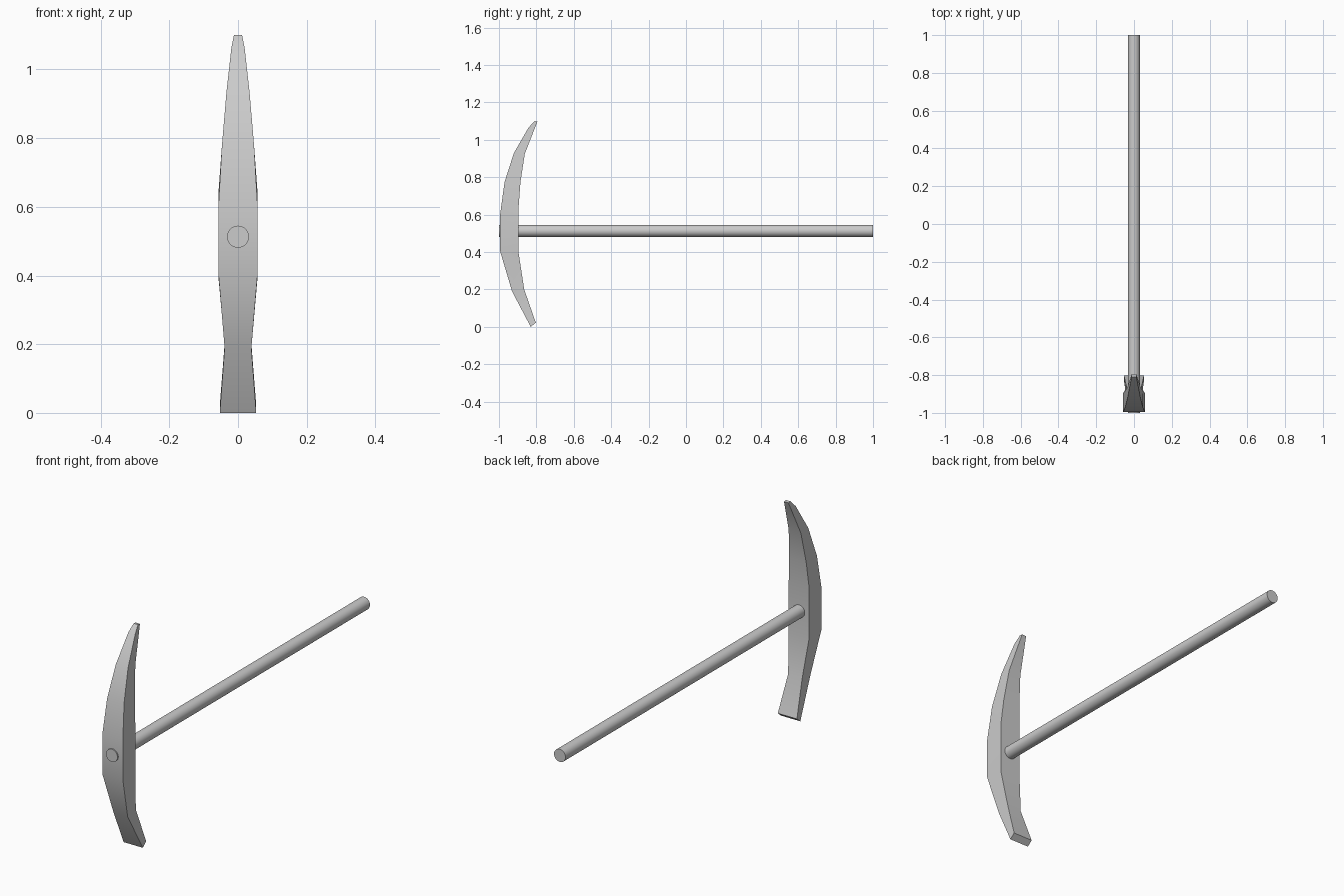
import bpy, bmesh, math

if "Cube" in bpy.data.objects:
    bpy.data.objects.remove(bpy.data.objects["Cube"])

# (half width, front y, front z, back y, back z) for each head section, bottom to top
sections = [
    (0.053, -0.830, 0.000, -0.803, 0.022),
    (0.039, -0.930, 0.190, -0.865, 0.200),
    (0.057, -0.994, 0.405, -0.895, 0.395),
    (0.057, -0.994, 0.600, -0.895, 0.640),
    (0.047, -0.970, 0.775, -0.885, 0.775),
    (0.034, -0.920, 0.930, -0.862, 0.925),
    (0.019, -0.842, 1.065, -0.815, 1.045),
    (0.012, -0.810, 1.100, -0.794, 1.098),
]


def smooth(obj):
    bpy.ops.object.select_all(action='DESELECT')
    obj.select_set(True)
    bpy.context.view_layer.objects.active = obj
    bpy.ops.object.shade_smooth_by_angle(angle=math.radians(30))


# Curved pick head: rectangular sections lofted from chisel end to point
bm = bmesh.new()
rings = [[bm.verts.new(p) for p in ((-w, fy, fz), (w, fy, fz), (w, by, bz), (-w, by, bz))]
         for w, fy, fz, by, bz in sections]
for a, b in zip(rings, rings[1:]):
    for i in range(4):
        j = (i + 1) % 4
        bm.faces.new((a[i], a[j], b[j], b[i]))
bm.faces.new(rings[0][::-1])
bm.faces.new(rings[-1])
bmesh.ops.recalc_face_normals(bm, faces=bm.faces)
mesh = bpy.data.meshes.new("pick_head")
bm.to_mesh(mesh)
bm.free()
head = bpy.data.objects.new("pick_head", mesh)
bpy.context.collection.objects.link(head)
smooth(head)

# Round handle running through the head
bpy.ops.mesh.primitive_cylinder_add(vertices=32, radius=0.032, depth=2.0,
                                    location=(0, 0, 0.513),
                                    rotation=(math.pi / 2, 0, 0))
handle = bpy.context.object
handle.name = "handle"
smooth(handle)
